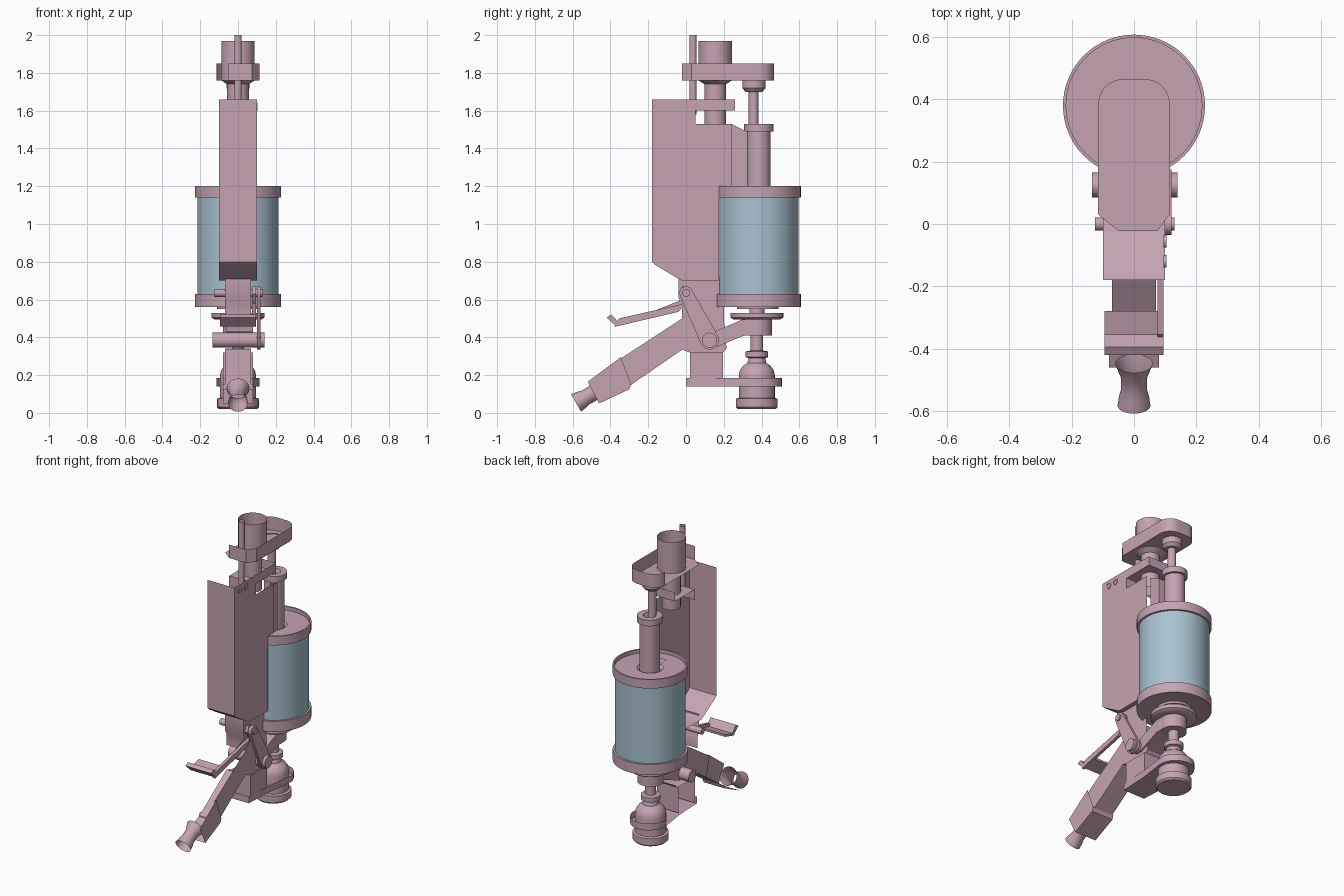
import bpy, bmesh, math
from mathutils import Vector


def material(name, rgb):
    m = bpy.data.materials.new(name)
    m.diffuse_color = (*rgb, 1)
    return m


PINK = material("dusty pink", (0.56, 0.37, 0.45))
BLUE = material("pale blue", (0.40, 0.54, 0.64))


def finish(name, bm, mat):
    me = bpy.data.meshes.new(name)
    bm.to_mesh(me)
    bm.free()
    me.materials.append(mat)
    ob = bpy.data.objects.new(name, me)
    bpy.context.collection.objects.link(ob)


def extrude(name, pts, axis, lo, hi, skip=(), cap_lo=False, cap_hi=True):
    """Counter-clockwise outline, (y,z) along x or (x,y) along z; skipped edges stay open."""
    bm = bmesh.new()

    def at(p, d):
        return bm.verts.new((d, *p) if axis == 'x' else (*p, d))
    a = [at(p, lo) for p in pts]
    b = [at(p, hi) for p in pts]
    n = len(pts)
    for i in range(n):
        if i not in skip:
            j = (i + 1) % n
            bm.faces.new((a[i], a[j], b[j], b[i]))
    if cap_lo:
        bm.faces.new(a[::-1])
    if cap_hi:
        bm.faces.new(b)
    loose = [v for v in bm.verts if not v.link_faces]
    bmesh.ops.delete(bm, geom=loose, context='VERTS')
    finish(name, bm, PINK)


def lathe(name, profile, origin, axis=(0, 0, 1), mat=PINK, n=40):
    """Spin (radius, height) points, listed bottom to top, round an axis."""
    bm = bmesh.new()
    q = Vector(axis).to_track_quat('Z', 'Y')
    rings = []
    for r, h in profile:
        count = n if r > 0 else 1
        rings.append([bm.verts.new(Vector(origin) + q @ Vector((
            r * math.cos(2 * math.pi * k / n), r * math.sin(2 * math.pi * k / n), h)))
            for k in range(count)])
    for a, b in zip(rings, rings[1:]):
        for k in range(n):
            j = (k + 1) % n
            vs = [a[k % len(a)], a[j % len(a)], b[j % len(b)], b[k % len(b)]]
            bm.faces.new(list(dict.fromkeys(vs)))
    finish(name, bm, mat)


def arc(cx, cy, r, a0, a1, n=8):
    return [(cx + r * math.cos(math.radians(a0 + (a1 - a0) * k / n)),
             cy + r * math.sin(math.radians(a0 + (a1 - a0) * k / n))) for k in range(n + 1)]


def pin(name, y, z, r, x0, x1):
    lathe(name, [(0, x0), (r, x0), (r, x1), (0, x1)], (0, y, z), (1, 0, 0), n=24)


# Canister: glass body with end caps
C = (0, 0.38, 0)
lathe("canister_glass", [(0.215, 0.62), (0.215, 1.15)], C, mat=BLUE, n=64)
lathe("canister_bottom_cap", [(0, 0.55), (0.11, 0.55), (0.11, 0.565), (0.205, 0.565), (0.228, 0.56),
                              (0.228, 0.63), (0.213, 0.63)], C, n=64)
lathe("canister_top_cap", [(0.213, 1.14), (0.228, 1.14), (0.228, 1.2), (0.218, 1.2),
                           (0.218, 1.175), (0.08, 1.175), (0.063, 1.16), (0, 1.16)], C, n=64)

# Plunger above the canister
lathe("plunger_sleeve", [(0.063, 1.16), (0.063, 1.49), (0.078, 1.49), (0.078, 1.53), (0.04, 1.53),
                         (0.03, 1.5)], (0, 0.385, 0))
lathe("plunger_rod", [(0.026, 1.49), (0.026, 1.71)], (0, 0.358, 0), n=24)
lathe("plunger_nut", [(0, 1.70), (0.045, 1.70), (0.062, 1.72), (0.062, 1.765)], (0, 0.36, 0))
extrude("sleeve_bracket", [(0.24, 1.18), (0.32, 1.18), (0.32, 1.49), (0.24, 1.53)], 'x',
        -0.03, 0.07, skip={2, 3})

# Valve and foot below the canister
V = (0, 0.375, 0)
lathe("valve_wheel", [(0.08, 0.41), (0.08, 0.495), (0.125, 0.495), (0.14, 0.505), (0.14, 0.53),
                      (0.04, 0.53), (0.04, 0.56)], V)
lathe("valve_hub_base", [(0.03, 0.41), (0.08, 0.41)], V)
lathe("valve_stem", [(0.045, 0.25), (0.045, 0.29), (0.06, 0.295), (0.06, 0.325), (0.033, 0.33),
                     (0.033, 0.42)], V, n=28)
lathe("foot_bell", [(0.095, 0.14), (0.095, 0.2), (0.09, 0.225), (0.072, 0.25), (0.05, 0.265),
                    (0.045, 0.285)], V)
lathe("foot_base", [(0, 0.02), (0.1, 0.02), (0.11, 0.03), (0.11, 0.075), (0.095, 0.08),
                    (0.095, 0.15)], V)

# Barrel, feed rod
lathe("barrel", [(0.057, 1.5), (0.057, 1.74), (0.088, 1.76), (0.088, 1.97)], (0, 0.155, 0))
lathe("feed_rod", [(0.019, 1.58), (0.019, 2.0)], (0, 0.037, 0), n=20)

# Top clamp and bottom plate: open-topped trays without their left wall
clamp = ([(-0.05, -0.022), (0.075, -0.022), (0.115, 0.03)] + arc(0.035, 0.385, 0.08, 0, 90)
         + arc(-0.035, 0.385, 0.08, 90, 180) + [(-0.115, 0.03)])
extrude("top_clamp", clamp, 'z', 1.76, 1.85, skip={len(clamp) - 1, len(clamp) - 2},
        cap_lo=True, cap_hi=False)
plate = ([(-0.08, 0.0), (0.08, 0.0), (0.09, 0.2)] + arc(0, 0.392, 0.115, -10, 190, 16)
         + [(-0.09, 0.2)])
extrude("bottom_plate", plate, 'z', 0.14, 0.185, skip={len(plate) - 1, len(plate) - 2},
        cap_lo=True, cap_hi=False)

# Housing shell: front, sloped chin and right wall; top, back and left are open
extrude("housing_shell", [(-0.18, 0.80), (-0.165, 0.785), (-0.04, 0.71), (-0.02, 0.70), (0.175, 0.70),
                          (0.175, 1.2), (0.24, 1.2), (0.24, 1.53), (0.05, 1.53), (0.05, 1.6),
                          (0.26, 1.6), (0.26, 1.66), (-0.18, 1.66)], 'x', -0.1, 0.1,
        skip={4, 5, 6, 7, 11})
for k, y in enumerate((-0.12, -0.055)):
    lathe(f"housing_rivet_{k + 1}", [(0.02, 0.095), (0.02, 0.104), (0.014, 0.104), (0.014, 0.101),
                                     (0, 0.101)], (0, y, 1.62), (1, 0, 0), n=20)

# Grip with its receiver block: open on the left and along the upper side
extrude("grip", [(0.2, 0.72), (-0.04, 0.72), (-0.04, 0.61), (-0.02, 0.57), (-0.02, 0.50), (-0.35, 0.285),
                 (-0.31, 0.135), (-0.02, 0.335), (0.03, 0.315), (0.19, 0.315), (0.215, 0.34),
                 (0.2, 0.5)], 'x', -0.07, 0.07, skip={0, 4, 5, 10, 11})
extrude("grip_sleeve", [(-0.52, 0.165), (-0.46, 0.05), (-0.3, 0.125), (-0.29, 0.15), (-0.345, 0.295)],
        'x', -0.08, 0.08, skip={0, 3, 4})
extrude("lower_column", [(0.02, 0.15), (0.195, 0.15), (0.195, 0.32), (0.02, 0.32)], 'x',
        -0.08, 0.08, skip={0, 2})
lathe("grip_nozzle", [(0.053, -0.005), (0.048, 0.03), (0.042, 0.05), (0.042, 0.1), (0.06, 0.15)],
      (0, -0.578, 0.055), (0, 0.87, 0.5), n=28)

# Trigger lever: wide finger pad and one side arm
extrude("trigger_pad", [(-0.42, 0.505), (-0.37, 0.458), (-0.28, 0.483), (-0.28, 0.497),
                        (-0.355, 0.478), (-0.395, 0.52)], 'x', -0.095, 0.095, cap_lo=True)
extrude("trigger_arm", [(-0.38, 0.455), (-0.04, 0.535), (0.03, 0.62), (0.02, 0.66), (-0.02, 0.67),
                        (-0.035, 0.63), (0.0, 0.58), (-0.355, 0.5)], 'x', 0.075, 0.095, cap_lo=True)

# Link, pivots and the arm to the valve
d = math.degrees(math.atan2(0.385 - 0.635, 0.125))
extrude("pivot_link", arc(0, 0.635, 0.035, d + 90, d + 270) + arc(0.125, 0.385, 0.05, d - 90, d + 90),
        'x', 0.1, 0.12, cap_lo=True)
pin("upper_pivot", 0, 0.635, 0.021, -0.125, 0.13)
pin("lower_pivot", 0.125, 0.385, 0.04, -0.135, 0.14)
extrude("valve_arm", [(0.15, 0.345), (0.31, 0.41), (0.36, 0.41), (0.36, 0.495), (0.3, 0.495),
                      (0.15, 0.43)], 'x', -0.06, 0.08, cap_lo=True)

# Smooth the round parts, keep hard edges
for ob in bpy.data.objects:
    ob.select_set(True)
    bpy.context.view_layer.objects.active = ob
bpy.ops.object.shade_smooth_by_angle(angle=math.radians(35))
